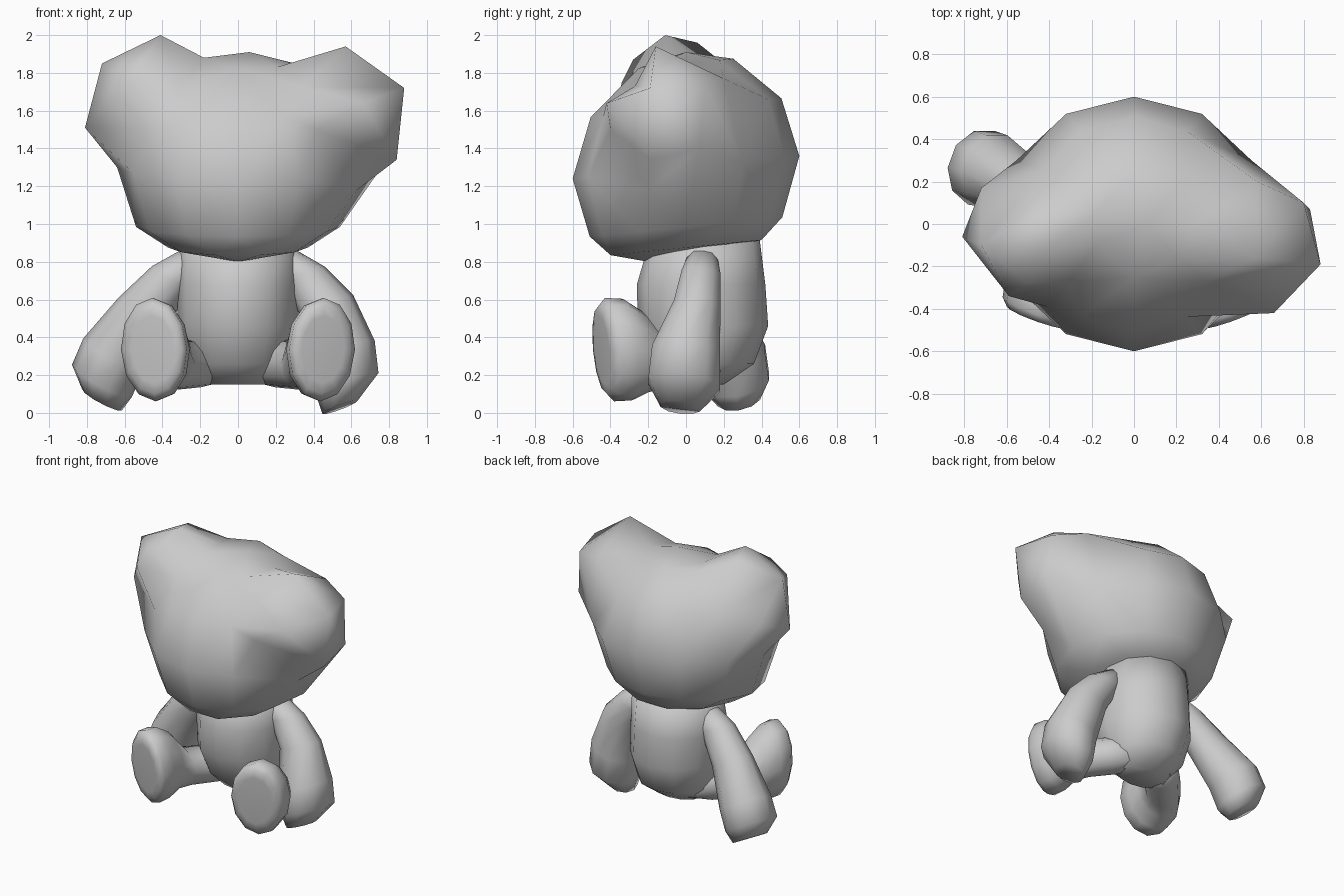
import bpy
import bmesh
from math import cos, sin, pi
from mathutils import Vector

cube = bpy.data.objects.get("Cube")
if cube:
    bpy.data.objects.remove(cube, do_unlink=True)

# One plain grey for the whole toy
GREY = (0.6, 0.6, 0.6, 1)
plush = bpy.data.materials.new("plush grey")
plush.use_nodes = True
plush.diffuse_color = GREY
plush.node_tree.nodes["Principled BSDF"].inputs["Base Color"].default_value = GREY


def finish(bm, name):
    """Turn a bmesh into a smooth shaded object."""
    bmesh.ops.recalc_face_normals(bm, faces=bm.faces)
    for face in bm.faces:
        face.smooth = True
    mesh = bpy.data.meshes.new(name)
    bm.to_mesh(mesh)
    bm.free()
    mesh.materials.append(plush)
    obj = bpy.data.objects.new(name, mesh)
    bpy.context.scene.collection.objects.link(obj)
    return obj


def ellipse(centre, u, v, sides):
    return [centre + u * cos(2 * pi * i / sides) + v * sin(2 * pi * i / sides)
            for i in range(sides)]


def tube(name, sections, normal, ref, sides=10):
    """Loft ellipses (x, y, z, radius_u, radius_v) that share one plane direction."""
    normal, ref = Vector(normal).normalized(), Vector(ref)
    u = normal.cross(ref).normalized()
    v = normal.cross(u)
    bm = bmesh.new()
    rings = []
    for x, y, z, ru, rv in sections:
        points = ellipse(Vector((x, y, z)), u * ru, v * rv, sides)
        rings.append([bm.verts.new(p) for p in points])
    for a, b in zip(rings, rings[1:]):
        for i in range(sides):
            j = (i + 1) % sides
            bm.faces.new((a[i], a[j], b[j], b[i]))
    bm.faces.new(rings[0])
    bm.faces.new(rings[-1])
    return finish(bm, name)


def star_skin(name, points, centre):
    """Skin points seen from a centre: hull their directions, then push them out."""
    bm = bmesh.new()
    target = {bm.verts.new((p - centre).normalized()): p for p in points}
    bmesh.ops.convex_hull(bm, input=list(bm.verts))
    for vert, p in target.items():
        if vert.is_valid:
            vert.co = p
    return finish(bm, name)


# Head: stacked ovals leaning back, with two ears drawn out of the skin
centre = Vector((0, 0, 1.4))
skull = [Vector((0, -0.2, 0.8)), Vector((0.06, 0, 1.91))]
for z, rx, ry, sides in [(0.875, 0.37, 0.42, 10), (0.985, 0.54, 0.51, 12),
                         (1.3, 0.64, 0.6, 12), (1.615, 0.5, 0.505, 12),
                         (1.85, 0.3, 0.25, 8)]:
    for p in ellipse(Vector((0, 0, z)), Vector((rx, 0, 0)), Vector((0, ry, 0)), sides):
        p.z += 0.1 * p.y
        skull.append(p)

left_ear = [(0.88, -0.19, 1.72), (0.84, -0.18, 1.34), (0.57, -0.16, 1.94),
            (0.66, -0.42, 1.64), (0.8, 0.1, 1.72), (0.83, 0.07, 1.4),
            (0.63, -0.2, 1.18), (0.58, 0.2, 1.77)]
right_ear = [(-0.41, -0.11, 2.0), (-0.72, -0.1, 1.85), (-0.81, -0.06, 1.51),
             (-0.59, -0.34, 1.75), (-0.72, 0.17, 1.6), (-0.45, 0.06, 1.96),
             (-0.5, -0.28, 1.87)]
ears = [Vector(p) for p in left_ear + right_ear]
skull = [p for p in skull
         if min((p - centre).angle(e - centre) for e in ears) > 0.27]

# Hollows where the ears meet the brow and the crown
hollows = [(0.42, -0.4, 1.5), (0.34, -0.27, 1.73), (-0.41, -0.39, 1.5),
           (-0.31, -0.28, 1.73), (-0.18, 0.05, 1.88), (-0.18, -0.1, 1.88)]
star_skin("head_with_ears", skull + ears + [Vector(p) for p in hollows], centre)

# Torso
tube("torso", [(0, 0.08, 0.15, 0.18, 0.12), (0, 0.1, 0.26, 0.27, 0.26),
               (0, 0.09, 0.46, 0.32, 0.345), (0, 0.08, 0.68, 0.32, 0.34),
               (0, 0.1, 0.92, 0.31, 0.29)],
     (0, 0, 1), (0, 1, 0), 12)

# Legs: flat sole, foot turned outward, ankle and thigh
for side, name in ((1, "left_leg"), (-1, "right_leg")):
    tube(name, [(0.45 * side, -0.445, 0.335, 0.12, 0.18),
                (0.45 * side, -0.44, 0.335, 0.16, 0.235),
                (0.445 * side, -0.405, 0.335, 0.185, 0.275),
                (0.43 * side, -0.31, 0.335, 0.185, 0.27),
                (0.4 * side, -0.215, 0.325, 0.155, 0.215),
                (0.35 * side, -0.12, 0.26, 0.13, 0.14),
                (0.2 * side, 0.04, 0.26, 0.14, 0.125),
                (0.1 * side, 0.16, 0.28, 0.12, 0.11)],
         (0.35 * side, -1, -0.1), (0, 0, 1), 12)

# Arms hang differently: one straight down, one swept back
tube("left_arm", [(0.24, 0.09, 0.83, 0.08, 0.08), (0.35, 0.08, 0.73, 0.12, 0.11),
                  (0.47, 0.06, 0.57, 0.15, 0.13), (0.555, 0, 0.32, 0.18, 0.19),
                  (0.58, -0.01, 0.15, 0.175, 0.2), (0.54, -0.03, 0.03, 0.1, 0.11)],
     (0.3, -0.1, -0.8), (0, 1, 0))
tube("right_arm", [(-0.24, 0.1, 0.82, 0.08, 0.08), (-0.35, 0.12, 0.72, 0.12, 0.11),
                   (-0.5, 0.17, 0.54, 0.15, 0.13), (-0.66, 0.25, 0.31, 0.18, 0.18),
                   (-0.72, 0.265, 0.17, 0.18, 0.185), (-0.72, 0.28, 0.07, 0.12, 0.12)],
     (-0.4, 0.15, -0.75), (0, 1, 0))
